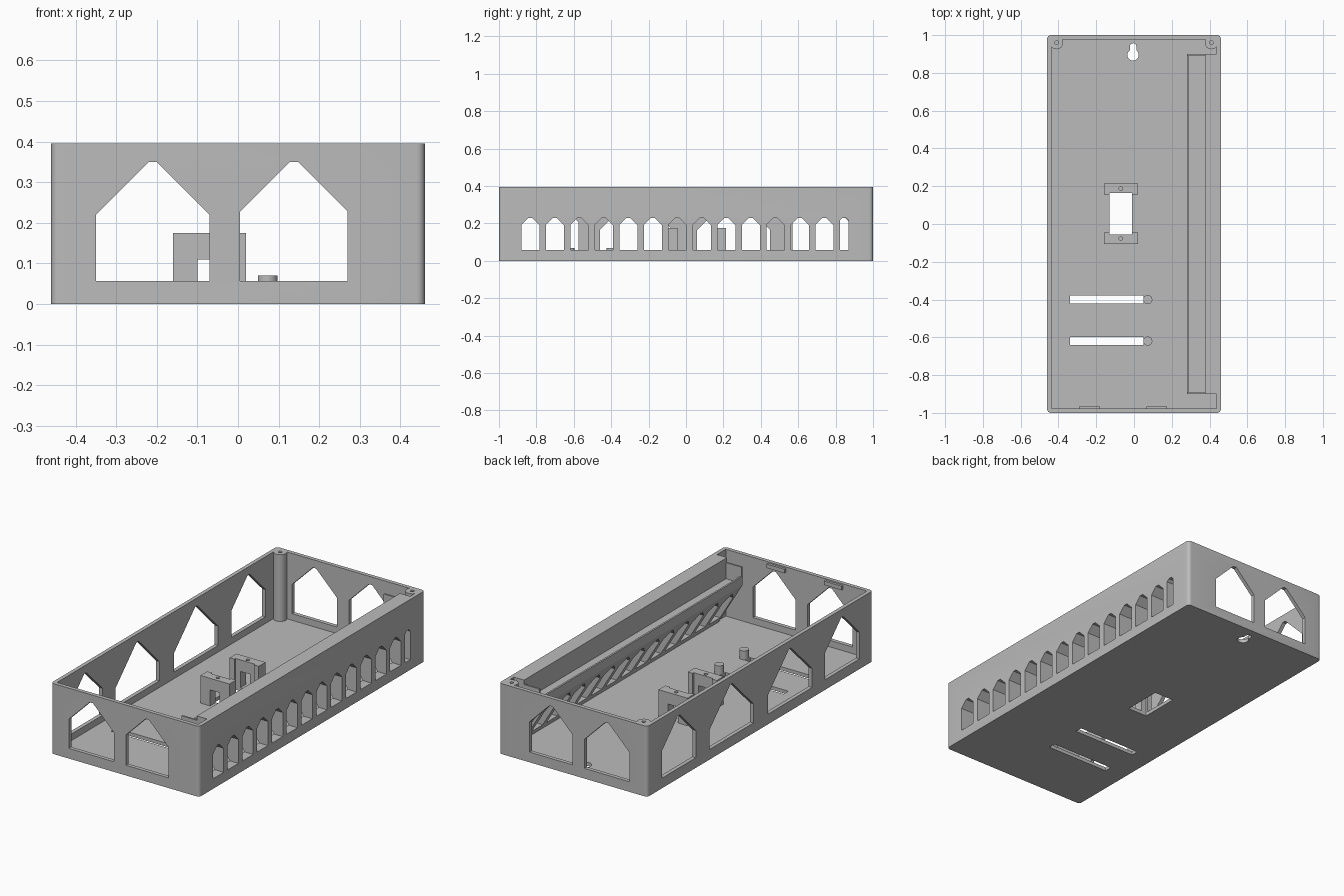
import bpy, bmesh, math

if "Cube" in bpy.data.objects:
    bpy.data.objects.remove(bpy.data.objects["Cube"], do_unlink=True)

grey = bpy.data.materials.new("plain_grey")
grey.use_nodes = True
grey.diffuse_color = (0.5, 0.5, 0.5, 1)
grey.node_tree.nodes["Principled BSDF"].inputs["Base Color"].default_value = (0.5, 0.5, 0.5, 1)

HEIGHT, FLOOR = 0.395, 0.02
cutters = []


def prism(name, profiles, axis, lo, hi):
    """Extrude one or more flat outlines along an axis."""
    place = {"x": lambda a, b, t: (t, a, b),
             "y": lambda a, b, t: (a, t, b),
             "z": lambda a, b, t: (a, b, t)}[axis]
    bm = bmesh.new()
    for pts in profiles:
        ends = [[bm.verts.new(place(a, b, t)) for a, b in pts] for t in (lo, hi)]
        bm.faces.new(ends[0])
        bm.faces.new(ends[1][::-1])
        for i in range(len(pts)):
            j = (i + 1) % len(pts)
            bm.faces.new((ends[0][i], ends[0][j], ends[1][j], ends[1][i]))
    bmesh.ops.recalc_face_normals(bm, faces=bm.faces)
    mesh = bpy.data.meshes.new(name)
    bm.to_mesh(mesh)
    bm.free()
    mesh.materials.append(grey)
    obj = bpy.data.objects.new(name, mesh)
    bpy.context.collection.objects.link(obj)
    return obj


def rect(a0, a1, b0, b1):
    return [(a0, b0), (a1, b0), (a1, b1), (a0, b1)]


def circle(cx, cy, r, n=32, start=0.0, sweep=math.tau):
    steps = n if sweep == math.tau else n - 1
    return [(cx + r * math.cos(start + sweep * i / steps),
             cy + r * math.sin(start + sweep * i / steps)) for i in range(n)]


def rounded(w, d, r):
    """Rectangle outline with rounded corners."""
    pts = []
    for k, (sx, sy) in enumerate([(1, 1), (-1, 1), (-1, -1), (1, -1)]):
        pts += circle(sx * (w - r), sy * (d - r), r, 7, k * math.pi / 2, math.pi / 2)
    return pts


def house(centre, half, apex):
    """Window outline with 45 degree gable and a small flat tip."""
    sill, tip = 0.057, 0.01
    shoulder = apex - half + tip
    return [(centre - half, sill), (centre + half, sill), (centre + half, shoulder),
            (centre + tip, apex), (centre - tip, apex), (centre - half, shoulder)]


def combine(obj, other, operation):
    mod = obj.modifiers.new(operation, "BOOLEAN")
    mod.operation = operation
    mod.solver = "EXACT"
    mod.object = other
    bpy.ops.object.select_all(action="DESELECT")
    bpy.context.view_layer.objects.active = obj
    obj.select_set(True)
    bpy.ops.object.modifier_apply(modifier=mod.name)
    other.hide_render = True
    cutters.append(other)


# Open case with floor
case = prism("case", [rounded(0.46, 1.0, 0.02)], "z", 0, HEIGHT)
combine(case, prism("cavity", [rect(-0.438, 0.438, -0.978, 0.978)], "z", FLOOR, 0.6), "DIFFERENCE")

# Sloped shelf with a channel along the left wall
shelf = [(0.45, HEIGHT), (0.375, HEIGHT), (0.375, 0.28), (0.29, 0.28), (0.29, 0.315),
         (0.28, 0.315), (0.28, 0.265), (0.43, 0.015), (0.45, 0.015)]
combine(case, prism("shelf", [shelf], "y", -0.9, 0.9), "UNION")
for y in (-0.9, 0.89):
    plate = prism("channel_end", [rect(0.28, 0.38, 0.27, 0.37)], "y", y, y + 0.01)
    combine(case, plate, "UNION")

# Screw posts in the back corners
posts = [circle(x, 0.96, 0.035) for x in (-0.41, 0.41)]
combine(case, prism("corner_posts", posts, "z", 0.01, HEIGHT), "UNION")
holes = [circle(x, 0.96, 0.01, 16) for x in (-0.41, 0.41)]
combine(case, prism("screw_holes", holes, "z", 0.28, 0.5), "DIFFERENCE")

# Gabled windows in the front, back and right walls
end_windows = [house(-0.21, 0.14, 0.35), house(0.1375, 0.1325, 0.35)]
for y in (-1, 1):
    combine(case, prism("end_windows", end_windows, "y", y - 0.04, y + 0.04), "DIFFERENCE")
side_windows = [house(0.72, 0.15, 0.35), house(0.255, 0.195, 0.35),
                house(-0.265, 0.195, 0.35), house(-0.7275, 0.1525, 0.35)]
combine(case, prism("side_windows", side_windows, "x", -0.5, -0.42), "DIFFERENCE")

# Row of vents through the left wall and shelf slope
vents = [house(-0.832 + 0.131 * i, 0.048, 0.23) for i in range(13)]
vents.append(house(0.8465, 0.0235, 0.23))
combine(case, prism("vents", vents, "x", 0.2, 0.5), "DIFFERENCE")

# Floor openings: two slots, a socket hole and a hanging keyhole
keyhole = circle(-0.005, 0.895, 0.03, 24, math.radians(125), math.radians(290))
keyhole += circle(-0.005, 0.94, 0.0172, 9, 0, math.pi)
openings = [rect(-0.34, 0.05, y - 0.021, y + 0.021) for y in (-0.4, -0.62)]
openings += [rect(-0.13, -0.01, -0.055, 0.165), keyhole]
combine(case, prism("floor_openings", openings, "z", -0.1, 0.05), "DIFFERENCE")

# Pegs at the ends of the slots
for y in (-0.4, -0.62):
    prism("peg", [circle(0.073, y, 0.024)], "z", 0.005, 0.07)

# Mounting brackets on either side of the socket hole
bracket = [(-0.16, 0.155), (-0.13, 0.155), (-0.13, 0.165), (-0.01, 0.165),
           (-0.01, 0.155), (0.02, 0.155), (0.02, 0.215), (-0.16, 0.215)]
for name, flip in (("back_bracket", False), ("front_bracket", True)):
    def side(y):
        return 0.11 - y if flip else y
    part = prism(name, [[(x, side(y)) for x, y in bracket]], "z", FLOOR, 0.175)
    notch = prism("notch", [rect(-0.1, -0.04, -0.1, 0.11)], "y", -0.3, 0.4)
    combine(part, notch, "DIFFERENCE")
    hole = prism("bracket_hole", [circle(-0.07, side(0.187), 0.01, 16)], "z", 0.08, 0.3)
    combine(part, hole, "DIFFERENCE")

# Lid catches inside the front rim
for x in (-0.29, 0.065):
    prism("lid_catch", [rect(x, x + 0.11, -0.985, -0.965)], "z", 0.365, 0.387)

# Remove used helper solids
for helper in cutters:
    bpy.data.objects.remove(helper, do_unlink=True)

bpy.ops.object.select_all(action="DESELECT")
for obj in bpy.context.scene.objects:
    if obj.type == "MESH":
        obj.select_set(True)
        bpy.context.view_layer.objects.active = obj
bpy.ops.object.shade_smooth_by_angle(angle=math.radians(30))
